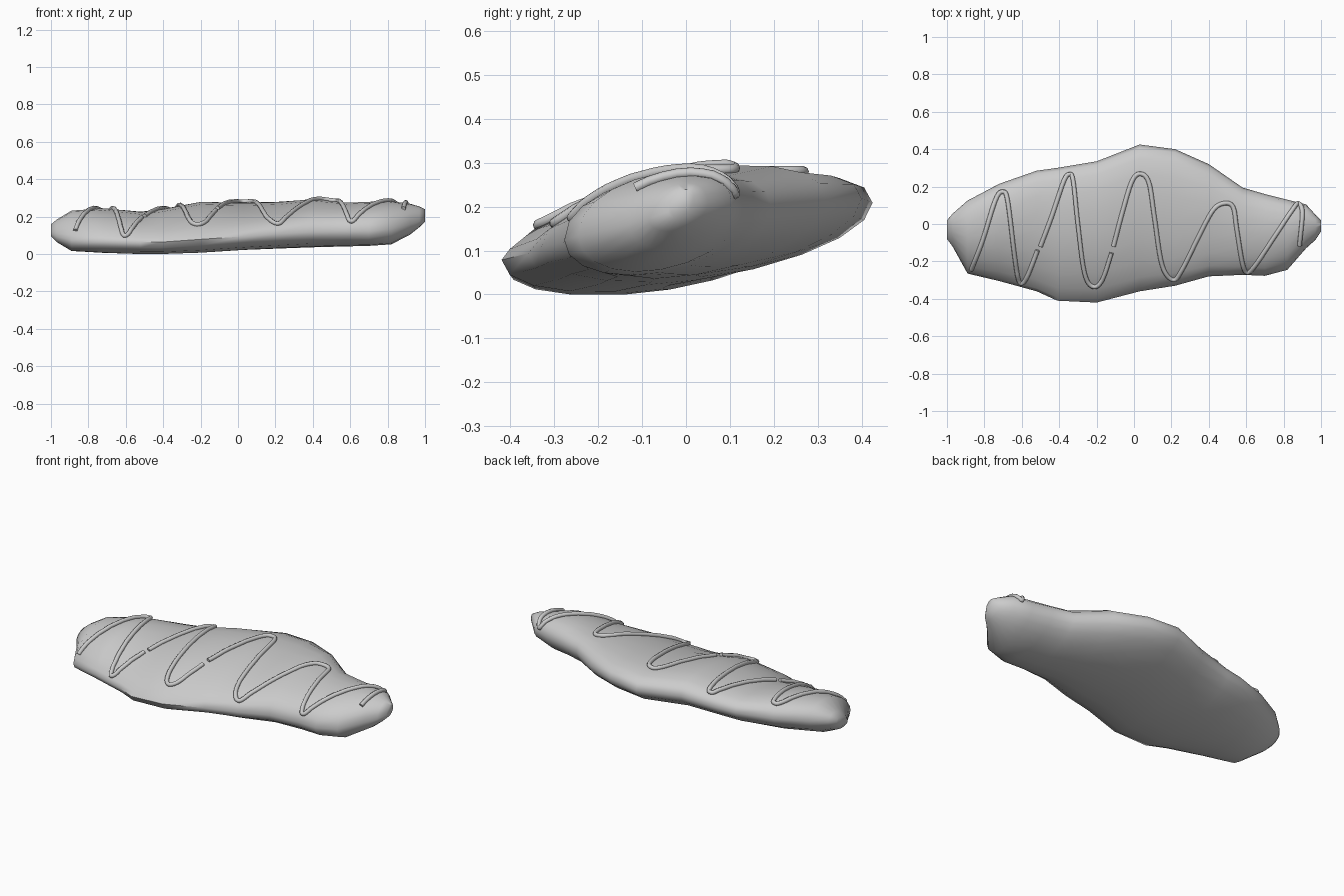
import bpy, bmesh, math
from mathutils import Vector
from mathutils.bvhtree import BVHTree

if "Cube" in bpy.data.objects:
    bpy.data.objects.remove(bpy.data.objects["Cube"])

# Loaf stations: x, front edge y, z, back edge y, z, bottom z, top z, front bluntness
STATIONS = [
    (-1.00, -0.08, 0.115, 0.02, 0.145, 0.10, 0.165, 1.0),
    (-0.97, -0.12, 0.10, 0.055, 0.15, 0.07, 0.19, 1.1),
    (-0.89, -0.265, 0.08, 0.125, 0.16, 0.022, 0.238, 1.2),
    (-0.72, -0.305, 0.075, 0.215, 0.165, 0.012, 0.25, 1.4),
    (-0.52, -0.36, 0.07, 0.285, 0.175, 0.005, 0.232, 1.4),
    (-0.41, -0.41, 0.07, 0.30, 0.18, 0.005, 0.245, 1.5),
    (-0.20, -0.42, 0.085, 0.335, 0.205, 0.012, 0.285, 1.5),
    (0.03, -0.36, 0.10, 0.425, 0.215, 0.027, 0.28, 1.1),
    (0.22, -0.33, 0.115, 0.40, 0.225, 0.035, 0.285, 0.85),
    (0.40, -0.28, 0.125, 0.32, 0.22, 0.042, 0.30, 0.75),
    (0.58, -0.272, 0.13, 0.195, 0.205, 0.047, 0.28, 0.8),
    (0.70, -0.277, 0.13, 0.16, 0.205, 0.05, 0.285, 0.85),
    (0.82, -0.245, 0.14, 0.13, 0.205, 0.058, 0.288, 0.85),
    (0.92, -0.13, 0.165, 0.105, 0.21, 0.11, 0.275, 0.8),
    (0.97, -0.085, 0.18, 0.05, 0.215, 0.15, 0.26, 0.8),
    (1.00, -0.04, 0.195, 0.02, 0.22, 0.18, 0.245, 0.8),
]
N = 20


def section(st):
    """Tilted lens-shaped ring with its own front and back slopes."""
    x, yf, zf, yb, zb, lo, hi, p = st
    mid, half = (zf + zb) / 2, (zb - zf) / 2
    up = math.sqrt(max((hi - mid) ** 2 - half ** 2, 1e-6))
    down = math.sqrt(max((mid - lo) ** 2 - half ** 2, 1e-6))
    ring = []
    for i in range(N):
        a = 2 * math.pi * i / N
        s = (1 - math.cos(a)) / 2
        v = math.sin(a)
        z = zf + (zb - zf) * s
        if v > 0:
            z += up * v ** (p if s < 0.5 else 0.9)
        else:
            z -= down * abs(v)
        ring.append((x, yf + (yb - yf) * s, z))
    return ring


def smooth(obj, angle):
    bpy.ops.object.select_all(action='DESELECT')
    obj.select_set(True)
    bpy.context.view_layer.objects.active = obj
    bpy.ops.object.shade_smooth_by_angle(angle=math.radians(angle))


# Pastry body lofted through the stations
bm = bmesh.new()
rings = [[bm.verts.new(p) for p in section(s)] for s in STATIONS]
for r0, r1 in zip(rings, rings[1:]):
    for i in range(N):
        j = (i + 1) % N
        bm.faces.new((r0[i], r0[j], r1[j], r1[i]))
bm.faces.new(rings[0])
bm.faces.new(rings[-1])
bmesh.ops.recalc_face_normals(bm, faces=bm.faces)
low = min(v.co.z for v in bm.verts)
bmesh.ops.translate(bm, verts=bm.verts, vec=(0, 0, -low))
tree = BVHTree.FromBMesh(bm)
me = bpy.data.meshes.new("pastry_body")
bm.to_mesh(me)
bm.free()
body = bpy.data.objects.new("pastry_body", me)
bpy.context.collection.objects.link(body)
smooth(body, 60)

# Icing strands drawn in plan, broken where they dip into the crust
STRANDS = [
    [(-0.87, -0.245), (-0.81, -0.09), (-0.74, 0.13), (-0.70, 0.172), (-0.675, 0.12),
     (-0.64, -0.16), (-0.62, -0.29), (-0.60, -0.318), (-0.57, -0.28), (-0.515, -0.14)],
    [(-0.50, -0.12), (-0.44, 0.04), (-0.375, 0.23), (-0.345, 0.265), (-0.325, 0.23),
     (-0.30, 0.0), (-0.265, -0.26), (-0.22, -0.335), (-0.17, -0.30), (-0.12, -0.155)],
    [(-0.11, -0.12), (-0.06, 0.07), (-0.01, 0.23), (0.035, 0.268), (0.08, 0.22),
     (0.11, 0.03), (0.15, -0.22), (0.21, -0.30), (0.26, -0.24), (0.34, -0.08),
     (0.42, 0.07), (0.48, 0.11), (0.53, 0.09), (0.55, -0.03), (0.58, -0.21),
     (0.605, -0.26), (0.65, -0.22), (0.75, -0.07), (0.85, 0.08), (0.88, 0.11),
     (0.90, 0.06), (0.885, -0.115)],
]


def catmull(pts, steps=6):
    p = [Vector(q) for q in pts]
    p = [2 * p[0] - p[1]] + p + [2 * p[-1] - p[-2]]
    out = []
    for a, b, c, d in zip(p, p[1:], p[2:], p[3:]):
        for k in range(steps):
            t = k / steps
            out.append(0.5 * (2 * b + (c - a) * t + (2 * a - 5 * b + 4 * c - d) * t * t
                              + (3 * b - a - 3 * c + d) * t ** 3))
    return out + [p[-2]]


for n, pts in enumerate(STRANDS, 1):
    path = []
    for q in catmull(pts):
        hit = tree.ray_cast(Vector((q.x, q.y, 1)), Vector((0, 0, -1)))
        if hit[0] is not None:
            path.append(hit[0] + Vector((0, 0, 0.006)))
    cu = bpy.data.curves.new("icing", 'CURVE')
    cu.dimensions = '3D'
    cu.bevel_depth = 0.012
    cu.bevel_resolution = 2
    cu.use_fill_caps = True
    sp = cu.splines.new('POLY')
    sp.points.add(len(path) - 1)
    for pt, co in zip(sp.points, path):
        pt.co = (*co, 1)
    obj = bpy.data.objects.new(f"icing_strand_{n}", cu)
    bpy.context.collection.objects.link(obj)
    bpy.ops.object.select_all(action='DESELECT')
    obj.select_set(True)
    bpy.context.view_layer.objects.active = obj
    bpy.ops.object.convert(target='MESH')
    smooth(bpy.context.view_layer.objects.active, 60)
